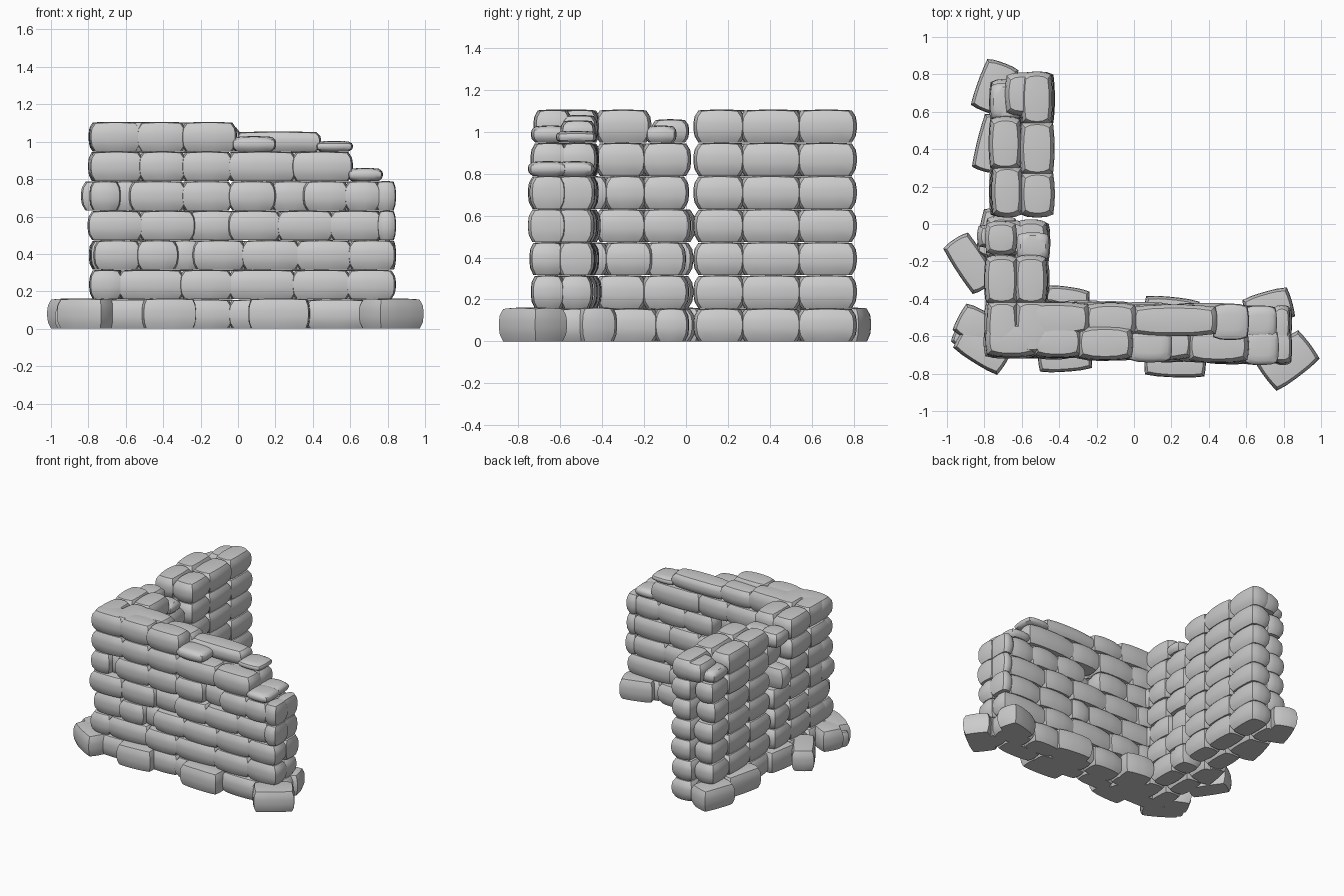
import bpy, bmesh, math, random
from mathutils import Matrix, Vector

if "Cube" in bpy.data.objects:
    bpy.data.objects.remove(bpy.data.objects["Cube"])

random.seed(7)
H = 0.158  # course height


def add_stone(bm, x0, x1, y0, y1, z0, z1, rot=0, b=0.032):
    """Pillow-shaped block: sides swell between crisp top and bottom edges."""
    c = Vector(((x0 + x1) / 2, (y0 + y1) / 2, (z0 + z1) / 2))
    hx, hy, hz = (x1 - x0) / 2, (y1 - y0) / 2, (z1 - z0) / 2
    block = bmesh.new()
    bmesh.ops.create_cube(block, size=2)
    bmesh.ops.subdivide_edges(block, edges=block.edges[:], cuts=4, use_grid_fill=True)
    bx, by = min(b, hx * .3), min(b, hy * .3)
    R = Matrix.Rotation(math.radians(rot), 3, 'Z')
    for v in block.verts:
        u, w, k = v.co
        x = u * (hx - bx * (0.75 * abs(k) ** 3 + 0.3 * w * w))
        y = w * (hy - by * (0.75 * abs(k) ** 3 + 0.5 * abs(u) ** 3))
        z = k * hz
        if k > 0:
            z -= 0.008 * k * (u * u + w * w) / 2
        v.co = c + R @ Vector((x, y, z))
    temp = bpy.data.meshes.new("block")
    block.to_mesh(temp)
    block.free()
    bm.from_mesh(temp)
    bpy.data.meshes.remove(temp)


def finish(bm, name):
    me = bpy.data.meshes.new(name)
    bmesh.ops.recalc_face_normals(bm, faces=bm.faces[:])
    bm.to_mesh(me)
    bm.free()
    ob = bpy.data.objects.new(name, me)
    bpy.context.collection.objects.link(ob)
    bpy.ops.object.select_all(action='DESELECT')
    ob.select_set(True)
    bpy.context.view_layer.objects.active = ob
    bpy.ops.object.shade_smooth_by_angle(angle=math.radians(35))


def build(name, courses, lo, hi, along):
    """courses: per level a list of (start, end[, top height])."""
    bm = bmesh.new()
    for i, row in enumerate(courses):
        for s in row:
            a, e = s[0] - 0.015, s[1] + 0.015
            z0, z1 = i * H, (s[2] if len(s) > 2 else (i + 1) * H)
            j, k = random.uniform(-.008, .008), random.uniform(-.008, .008)
            if along == 'x':
                d = -0.025 * ((a + e) / 2 + 0.8)
                add_stone(bm, a, e, lo + d + j, hi + d + k, z0, z1)
            else:
                d = -0.025 if e < 0.05 else 0
                add_stone(bm, lo + d + j, hi + d + k, a, e, z0, z1)
    finish(bm, name)


def runs(*p):
    return list(zip(p[:-1], p[1:]))


# Front wall, outer leaf with a few missing stones
build("front_wall_outer", [
    runs(-.78, -.3, -.04, .37, .68, .83),
    runs(-.78, -.63, -.3, -.04, .3, .59, .83),
    runs(-.76, -.53, -.33) + runs(-.23, .03, .32, .6, .83),
    runs(-.79, -.52, -.24) + runs(-.04, .22, .5, .76, .83),
    runs(-.78, -.64) + runs(-.57, -.29, -.04, .19) + runs(.36, .58, .75, .83),
    runs(-.78, -.52, -.29, -.04, .3, .6) + [(.6, .76, .86)],
    runs(-.78, -.53, -.29, -.02) + [(-.02, .19, 1.03)],
], -.71, -.53, 'x')

# Front wall, inner leaf stepping down to the right
build("front_wall_inner", [
    runs(-.6, -.25, 0, .3, .55, .82),
    runs(-.6, -.4, -.15, .2, .45, .82),
    runs(-.6, -.25, .05, .2, .5, .77, .83),
    runs(-.6, -.4, -.1, .2, .45, .77, .82),
    runs(-.6, -.3, -.05) + runs(.09, .33, .56, .76, .82),
    runs(-.6, -.35, -.05, .2, .6) + [(.6, .75, .86)],
    [(-.6, -.25), (-.25, 0, 1.08), (.0, .43, 1.055), (.43, .6, 1.005)],
], -.58, -.40, 'x')

# Side wall, inner leaf: the rear half is separated by a joint
rear = runs(.05, .27, .54, .80)
build("side_wall_inner", [
    runs(-.6, -.38, -.14, .0) + rear,
    runs(-.6, -.42, -.2, .0) + rear,
    runs(-.6, -.38, -.17) + rear,
    runs(-.6, -.42, -.2, .01) + rear,
    runs(-.6, -.38, -.2, .0) + rear,
    runs(-.6, -.42, -.2, .01) + rear,
    runs(-.68, -.42, -.18) + [(-.18, -.06, 1.03)] + rear,
], -.61, -.43, 'y')

# Side wall, outer leaf with a breach near the middle
mid = runs(.05, .3, .56, .76)
build("side_wall_outer", [
    runs(-.66, -.4, -.16, .03) + mid,
    runs(-.64, -.42, -.18, .02) + mid,
    runs(-.66, -.4, -.16, .02) + mid,
    runs(-.64, -.42, -.18, .03) + mid,
    runs(-.66, -.4, -.18) + runs(.05, .3, .56, .74),
    runs(-.64, -.42, -.18) + mid,
    runs(-.68, -.42, -.18) + [(-.15, .0, 1.06)] + runs(.05, .3, .56) + [(.57, .74, 1.04)],
], -.77, -.60, 'y')

# Loose packing stones filling gaps behind the face
bm = bmesh.new()
for x0, x1, y0, y1, i in [(-.36, -.2, -.68, -.5, 2), (-.27, .0, -.69, -.5, 3),
                          (.17, .4, -.69, -.52, 4), (-.68, -.52, -.66, -.5, 4),
                          (-.62, -.49, -.2, .0, 2), (-.84, -.58, -.13, .0, 4),
                          (-.72, -.58, -.17, .02, 5), (-.69, -.5, .58, .81, 6)]:
    add_stone(bm, x0, x1, y0, y1, i * H, (i + 1) * H - .015 * (i == 6))
finish(bm, "packing_stones")

# Fallen foundation stones around the foot
bm = bmesh.new()
for cx, cy, sx, sy, rot in [(-.745, .73, .19, .28, -20), (-.76, .43, .16, .31, -14),
                            (-.875, -.21, .17, .31, 33), (-.85, -.54, .2, .18, -28),
                            (-.81, -.67, .29, .17, -32), (-.37, -.70, .29, .18, 4),
                            (.22, -.735, .33, .17, -2), (.82, -.73, .3, .21, 37),
                            (.72, -.45, .26, .18, 16), (-.36, -.42, .24, .17, -8),
                            (.2, -.48, .3, .18, -6), (-.76, -.05, .14, .26, -10)]:
    add_stone(bm, cx - sx / 2, cx + sx / 2, cy - sy / 2, cy + sy / 2, 0, .163, rot, .02)
add_stone(bm, -.97, -.86, -.66, -.56, 0, .12, -25, .02)
finish(bm, "fallen_stones")
